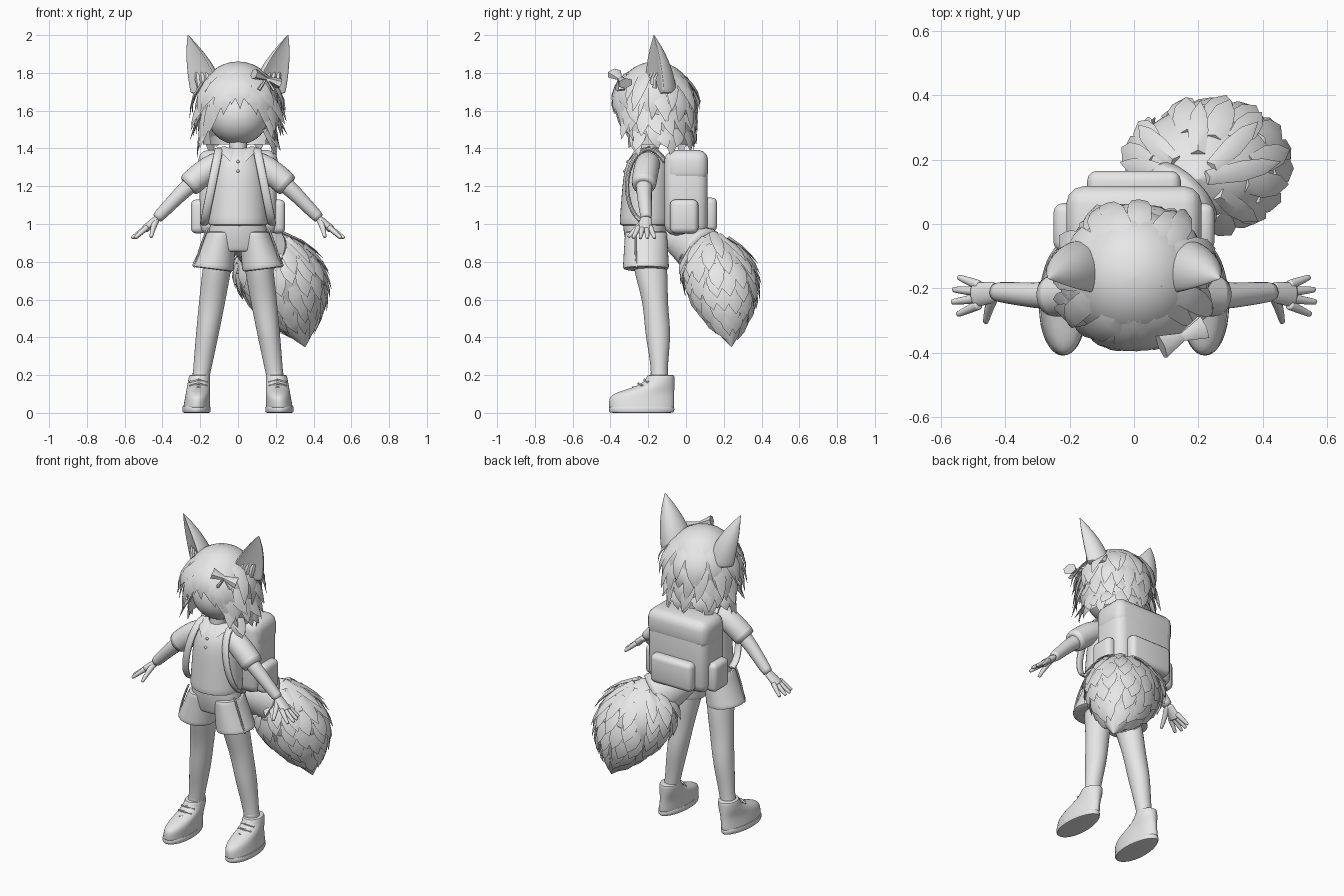
import bpy, bmesh, random
from math import sin, cos, pi, tau, sqrt, radians
from mathutils import Vector

random.seed(4)
cube = bpy.data.objects.get("Cube")
if cube:
    bpy.data.objects.remove(cube)
GREY = (.8, .8, .8, 1)
clay = bpy.data.materials.new("light_grey")
clay.use_nodes = True
clay.diffuse_color = GREY
clay.node_tree.nodes["Principled BSDF"].inputs["Base Color"].default_value = GREY
parts = []
BODY_Y, HEEL = -.2, -.06
CROWN, HAIR_MID, HAIR_RADIUS, HAIR_Y = 1.86, 1.64, .21, -.165

def finish(name, bm, smooth=0, side=1):
    for vert in bm.verts:
        vert.co.x *= side
    bmesh.ops.recalc_face_normals(bm, faces=bm.faces)
    mesh = bpy.data.meshes.new(name)
    bm.to_mesh(mesh)
    bm.free()
    mesh.materials.append(clay)
    part = bpy.data.objects.new(name, mesh)
    bpy.context.collection.objects.link(part)
    if smooth:
        modifier = part.modifiers.new("Smooth", "SUBSURF")
        modifier.levels = modifier.render_levels = smooth
    parts.append(part)

def inset(ring):
    middle = sum(ring, Vector()) / len(ring)
    return [point.lerp(middle, .2) for point in ring]

def skin(bm, rings, caps=True):
    loops = [[bm.verts.new(point) for point in ring] for ring in rings]
    for low, high in zip(loops, loops[1:]):
        for i in range(len(low)):
            bm.faces.new((low[i - 1], low[i], high[i], high[i - 1]))
    if caps:
        bm.faces.new(loops[0])
        bm.faces.new(loops[-1])

# Level ellipses whose centre and size follow t from start to end
def stack(name, centre, size, side=1, steps=8, count=20, shape=lambda offset, t: offset):
    rings = []
    for t in [step / steps for step in range(steps + 1)]:
        middle, (width, depth) = Vector(centre(t)), size(t)
        turns = [tau * i / count for i in range(count)]
        rings.append([middle + shape(Vector((width * cos(a), depth * sin(a), 0)), t) for a in turns])
    bm = bmesh.new()
    skin(bm, [inset(rings[0])] + rings + [inset(rings[-1])])
    finish(name, bm, 1, side)

# Rings square to a path, with a radius from first to last
def tube(bm, path, radii, count=10, flat=1, axis=(0, 1, 0)):
    path = [Vector(point) for point in path]
    last = len(path) - 1
    rings = []
    for i, point in enumerate(path):
        along = path[min(i + 1, last)] - path[max(i - 1, 0)]
        across = along.cross(Vector(axis)).normalized()
        other = along.cross(across).normalized()
        radius = radii[0] + (radii[1] - radii[0]) * i / last
        rings.append([point + radius * (flat * cos(tau * k / count) * across + sin(tau * k / count) * other)
                      for k in range(count)])
    skin(bm, [inset(rings[0])] + rings + [inset(rings[-1])])

def limb(name, path, radii, side=1, **options):
    bm = bmesh.new()
    tube(bm, path, radii, **options)
    finish(name, bm, 1, side)

def box(name, centre, size, bevel, side=1):
    bm = bmesh.new()
    bmesh.ops.create_cube(bm, size=1)
    for vert in bm.verts:
        vert.co = Vector(centre) + vert.co * Vector(size)
    bmesh.ops.bevel(bm, geom=bm.edges[:], offset=bevel, segments=3, profile=.5, affect="EDGES")
    finish(name, bm, 0, side)

def ball(name, centre, size):
    bm = bmesh.new()
    bmesh.ops.create_uvsphere(bm, u_segments=24, v_segments=16, radius=1)
    for vert in bm.verts:
        vert.co = Vector(centre) + vert.co * Vector(size)
    finish(name, bm)

# Pointed lock with a diamond cross-section
def tuft(bm, path, out, width, thick=.014):
    path = [Vector(point) for point in path]
    out = Vector(out).normalized()
    last = len(path) - 1
    rings = []
    for i, point in enumerate(path):
        t = i / last
        along = path[min(i + 1, last)] - path[max(i - 1, 0)]
        reach = along.cross(out).normalized() * width * (.02 + (1 - t) * (.6 + 2 * t))
        lift = out * thick * (1.02 - t)
        rings.append([point - reach, point + lift, point + reach, point - lift])
    skin(bm, rings)

# Head and neck
ball("face", (0, -.185, 1.57), (.16, .155, .15))
limb("neck", [(0, BODY_Y, 1.3), (0, BODY_Y, 1.5)], (.055, .05))

# Hair cap, open at the face
def hair(angle, z, lift=0):
    if z > HAIR_MID:
        radius = HAIR_RADIUS * sqrt(max(0, 1 - ((z - HAIR_MID) / (CROWN - HAIR_MID)) ** 2))
    else:
        radius = HAIR_RADIUS - (HAIR_MID - z) / 8
    radius += lift
    return Vector((radius * sin(angle), HAIR_Y - radius * cos(angle), z))

bm = bmesh.new()
heights = [1.42 + (CROWN - 1.42) * sin(pi / 2 * step / 12) for step in range(13)]
skin(bm, [[hair(tau * i / 28, z, .002) for i in range(28)] for z in heights])
spots = [(face, face.calc_center_median()) for face in bm.faces]
face_gap = [face for face, spot in spots if spot.z < 1.68 and HAIR_Y - spot.y > abs(spot.x)]
bmesh.ops.delete(bm, geom=face_gap, context="FACES")
finish("hair_cap", bm)

def strand(bm, start, top, end, tip, width, flare):
    path = []
    for t in [step / 4 for step in range(5)]:
        lift = .016 * sin(pi * t) + flare * t * t - .02 * (1 - t) ** 2
        path.append(hair(start + (end - start) * t, top + (tip - top) * t, lift))
    middle = (start + end) / 2
    tuft(bm, path, (sin(middle), -cos(middle), .25), width)

# Layered locks around the sides and back, flaring most at the sides
bm = bmesh.new()
for layer in range(4):
    count = 13 + layer
    for i in range(count):
        angle = radians(48 + 264 * (i + random.random() / 2) / count)
        top = 1.82 - layer / 10 + random.uniform(-.03, .02)
        tip = 1.58 - layer * .065 + random.uniform(-.04, .03)
        flare = random.uniform(.02, .08) * (.4 + .6 * abs(sin(angle)))
        strand(bm, angle, top, angle + random.uniform(-.25, .25), tip, .045, flare)
finish("hair_locks", bm)

# Swept fringe, longer beside the face, with a few loose crown locks
bm = bmesh.new()
for i in range(-5, 6):
    tip = 1.61 - .2 * (i / 5) ** 2 + .03 * (i % 2)
    strand(bm, i * .1, 1.85 - abs(i) / 40, i * .2 + .05, tip, .046, .015 + abs(i) / 200)
for way in (-1, 1):
    strand(bm, way * .9, 1.7, way * 1.2, 1.53, .05, .07)
    strand(bm, way * .3, 1.84, way * .95, 1.6, .05, .035)
finish("fringe", bm)

# Hair bow
knot = Vector((.15, -.35, 1.77))
bm = bmesh.new()
for way in (-1, 1):
    wing = Vector((way * .065, way * .03, -way * .025))
    tube(bm, [knot, knot + wing / 2, knot + wing], (.015, .042), flat=.7, count=6)
    tube(bm, [knot, knot + Vector((way * .04, way * .01, -.06))], (.012, .02), flat=.5, count=6)
finish("bow", bm)

# Shirt with buttons
def shirt_size(t):
    taper = (1 - .7 * t ** 8) * (1 - t / 8)
    return .162 * taper, .14 * taper

stack("shirt", lambda t: (0, BODY_Y - .015 * (1 - t), .99 + .42 * t), shirt_size, steps=10)
for i in range(2):
    ball("shirt_button_%d" % i, (0, -.325 + .015 * i, 1.28 + .05 * i), (.008, .008, .008))

# Shorts
stack("shorts_waist", lambda t: (0, BODY_Y - .015, 1.02 - t / 6),
      lambda t: (.145 + .04 * t * (1 - t / 2), .12 - .03 * t * t))

def hem_slant(offset, t):
    return offset + Vector((0, 0, offset.x * t / 8))

def hollow(offset, t):
    facing = Vector((.5, -.85, 0))
    depth = max(0, offset.dot(facing) - offset.length / 4)
    return offset - facing * depth * 1.2

def shoe_size(t):
    return .076 - t / 60, .07 + .105 / (1 + (t / .6) ** 7)

def narrow_heel(offset, t):
    return Vector((offset.x * (.95 - offset.y / 2), offset.y, 0))

shoulder, cuff, wrist, knuckles = (Vector(p) for p in (
    (.08, BODY_Y, 1.325), (.265, -.225, 1.2), (.43, -.21, 1.03), (.495, -.22, .97)))
for side, word in ((1, "left_"), (-1, "right_")):
    # Ear and its inner fur
    stack(word + "ear", lambda t: (.165 + t ** 1.3 / 10, -.15 - t / 50, 1.69 + .31 * t),
          lambda t: (.095 - .093 * t * t, .102 - .1 * t * t), side, shape=hollow)
    bm = bmesh.new()
    for i in range(4):
        root = Vector((.13 + .025 * i, -.21 + .015 * i, 1.72))
        tuft(bm, [root, root + Vector((.01, 0, .05)), root + Vector((.02, .03, .12))], (.5, -.85, .2), .02)
    finish(word + "ear_fur", bm, 0, side)

    # Collar, sleeve, arm and hand
    bm = bmesh.new()
    tuft(bm, [(.09, BODY_Y, 1.4), (.05, -.27, 1.38), (.04, -.31, 1.33)], (0, -1, .7), .04)
    finish(word + "collar_flap", bm, 0, side)
    limb(word + "sleeve", [shoulder, shoulder.lerp(cuff, .4) + Vector((0, 0, .025)), cuff], (.068, .07), side, count=14)
    limb(word + "arm", [shoulder.lerp(cuff, .5), cuff, cuff.lerp(wrist, .5), wrist], (.052, .033), side)
    limb(word + "palm", [wrist, wrist.lerp(knuckles, .5), knuckles], (.034, .042), side, flat=.55)
    bm = bmesh.new()
    for i in range(4):
        root = Vector((.48, -.19 - i / 50, .985))
        tip = Vector((.57 - abs(i - 1.6) / 60, -.165 - i / 26, .925))
        tube(bm, [root, root.lerp(tip, .5), tip], (.018, .01), 8)
    tube(bm, [wrist, (.45, -.26, .98), (.46, -.305, .93)], (.022, .01), 8)
    finish(word + "fingers", bm, 1, side)

    # Shorts leg with side trim
    stack(word + "shorts_leg", lambda t: (.085 + t / 20, BODY_Y - .012, .96 - t / 5),
          lambda t: (.08 + t / 30, .112 + t / 80), side, shape=hem_slant)
    limb(word + "shorts_trim", [(.16, -.265, .98), (.2, -.27, .88), (.23, -.26, .77)], (.007, .007), side, count=6)

    # Leg with knee and calf, sock, shoe
    stack(word + "leg", lambda t: (.1 + t / 10, BODY_Y + .06 * t + .015 * sin(pi * t), .84 - .68 * t),
          lambda t: (.078 - .035 * t ** 1.5, .09 - .045 * t + .004 * sin(tau * 2 * t)), side, 12)
    limb(word + "sock", [(.2, -.14, .14), (.192, -.142, .23)], (.05, .05), side)
    stack(word + "shoe", lambda t: (.22 - t / 60, HEEL - shoe_size(t)[1], .02 + .18 * t),
          shoe_size, side, 10, shape=narrow_heel)
    stack(word + "sole", lambda t: (.22, -.235, .036 * t), lambda t: (.08, .176), side, 2, shape=narrow_heel)
    bm = bmesh.new()
    for i in range(3):
        y, z = -.28 + .03 * i, .135 + i / 50
        tube(bm, [(.165, y + .02, z - .012), (.21, y, z), (.255, y + .02, z - .012)], (.007, .007), 6)
    finish(word + "laces", bm, 0, side)

    # Pack strap and side pocket
    turns = [radians(40 + 23 * step) for step in range(11)]
    limb(word + "strap", [(.14 - .04 * sin(turn), BODY_Y + .115 * cos(turn), 1.2 + BODY_Y * -sin(turn)) for turn in turns],
         (.024, .024), side, flat=.5, axis=(1, 0, 0))
    box(word + "pack_pocket", (.21, -.01, 1.04), (.08, .15, .18), .03, side)

# Backpack
box("pack_body", (0, 0, 1.165), (.41, .23, .45), .055)
box("pack_flap", (0, .005, 1.305), (.42, .225, .175), .055)
box("pack_back_pocket", (0, .12, 1.05), (.29, .09, .18), .03)

# Bushy tail, hanging to a point
def tail_centre(t):
    return Vector((.2 + .155 * t * t, .14 + t / 10, .96 - .61 * t))

def tail_size(t):
    width = .003 + .235 * abs(sin(pi * t ** .716)) ** .9
    return width, width * .8

stack("tail", tail_centre, tail_size, steps=14)
limb("tail_root", [(0, -.1, .93), (.06, 0, .9), (.16, .1, .84)], (.06, .16))

# Overlapping fur on the tail
bm = bmesh.new()
for row in range(7):
    start = .03 + .11 * row
    count = round(5 + 38 * tail_size(start)[0])
    for i in range(count):
        angle = tau * (i + row % 2 / 2 + random.uniform(-.2, .2)) / count
        root = start + random.uniform(-.03, .03)
        path = []
        for step in range(4):
            t = min(1, max(0, root) + .075 * step)
            width, depth = tail_size(t)
            lift = (.014 * step - .01) * min(1, 3 - 3 * t)
            path.append(tail_centre(t) + Vector(((width + lift) * cos(angle), (depth + lift) * sin(angle), 0)))
        tuft(bm, path, (cos(angle), sin(angle), .9 if row < 2 else .1), .03 + tail_size(start)[0] / 10)
finish("tail_fur", bm)

# Smooth shading that keeps sharp edges
bpy.ops.object.select_all(action="DESELECT")
for part in parts:
    part.select_set(True)
bpy.context.view_layer.objects.active = parts[0]
bpy.ops.object.shade_smooth_by_angle(angle=radians(45))
